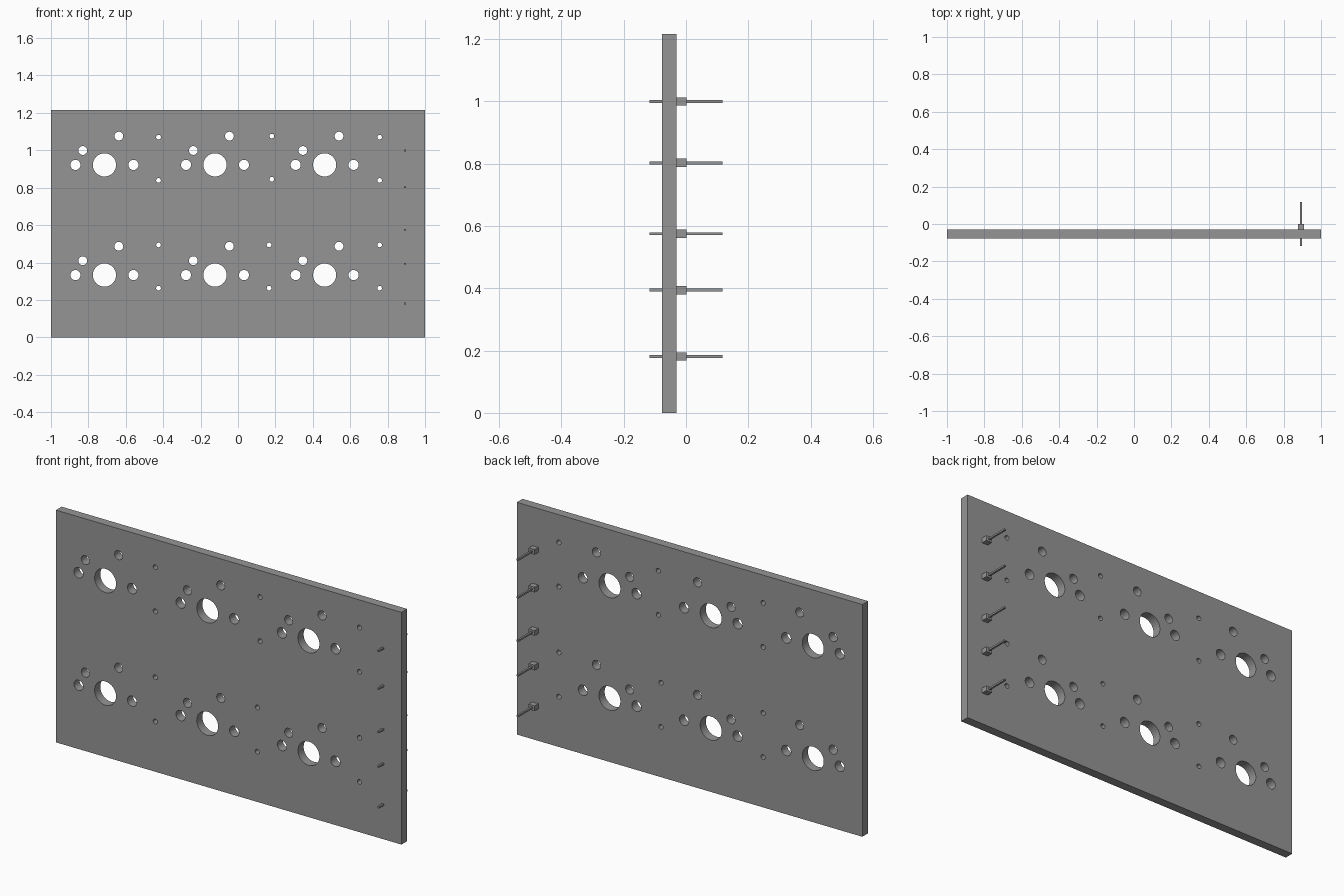
import bpy, math

if "Cube" in bpy.data.objects:
    bpy.data.objects.remove(bpy.data.objects["Cube"])

Y_FRONT, Y_BACK = -0.077, -0.030
HEIGHT = 1.215

# Dark grey finish
grey = bpy.data.materials.new("dark_grey")
grey.diffuse_color = (0.3, 0.3, 0.305, 1)
grey.use_nodes = True
grey.node_tree.nodes["Principled BSDF"].inputs["Base Color"].default_value = grey.diffuse_color


def add_spline(curve, pts):
    s = curve.splines.new('POLY')
    s.points.add(len(pts) - 1)
    for p, (x, z) in zip(s.points, pts):
        p.co = (x, z, 0, 1)
    s.use_cyclic_u = True


def hole(curve, x, z, r, n=32):
    add_spline(curve, [(x + r * math.cos(2 * math.pi * i / n),
                        z + r * math.sin(2 * math.pi * i / n)) for i in range(n)])


def box(name, x, y0, y1, z, w, h):
    bpy.ops.mesh.primitive_cube_add(size=1, location=(x, (y0 + y1) / 2, z))
    o = bpy.context.object
    o.name = name
    o.scale = (w, y1 - y0, h)
    o.data.materials.append(grey)
    return o


# Plate outline with all holes as a filled, extruded profile
curve = bpy.data.curves.new("mounting_plate", 'CURVE')
curve.dimensions = '2D'
curve.fill_mode = 'BOTH'
curve.extrude = (Y_BACK - Y_FRONT) / 2
add_spline(curve, [(-1, 0), (1, 0), (1, HEIGHT), (-1, HEIGHT)])

# Switch hole groups: centre, two side holes, two contact holes
for z in (0.333, 0.922):
    for x in (-0.714, -0.123, 0.463):
        hole(curve, x, z, 0.062, 48)
        for dx in (-0.155, 0.155):
            hole(curve, x + dx, z, 0.027)
        hole(curve, x - 0.116, z + 0.077, 0.0235)
        hole(curve, x + 0.077, z + 0.154, 0.0235)

# Small hole pairs beside each group
for x, z in ((-0.425, 0.839), (0.181, 0.845), (0.757, 0.839),
             (-0.425, 0.263), (0.166, 0.263), (0.757, 0.263)):
    hole(curve, x, z, 0.0125, 24)
    hole(curve, x, z + 0.231, 0.0125, 24)

plate = bpy.data.objects.new("mounting_plate", curve)
bpy.context.collection.objects.link(plate)
plate.location.y = (Y_FRONT + Y_BACK) / 2
plate.rotation_euler.x = math.pi / 2
bpy.context.view_layer.objects.active = plate
plate.select_set(True)
bpy.ops.object.convert(target='MESH')
plate = bpy.context.object
plate.data.materials.clear()
plate.data.materials.append(grey)
bpy.ops.object.shade_flat()
plate.select_set(False)

# Connector pins with their collars
for i, z in enumerate((0.181, 0.394, 0.575, 0.802, 0.999), 1):
    box(f"pin_{i}", 0.893, -0.117, 0.117, z, 0.010, 0.009)
    box(f"pin_collar_{i}", 0.893, Y_BACK, 0.001, z, 0.034, 0.027)
